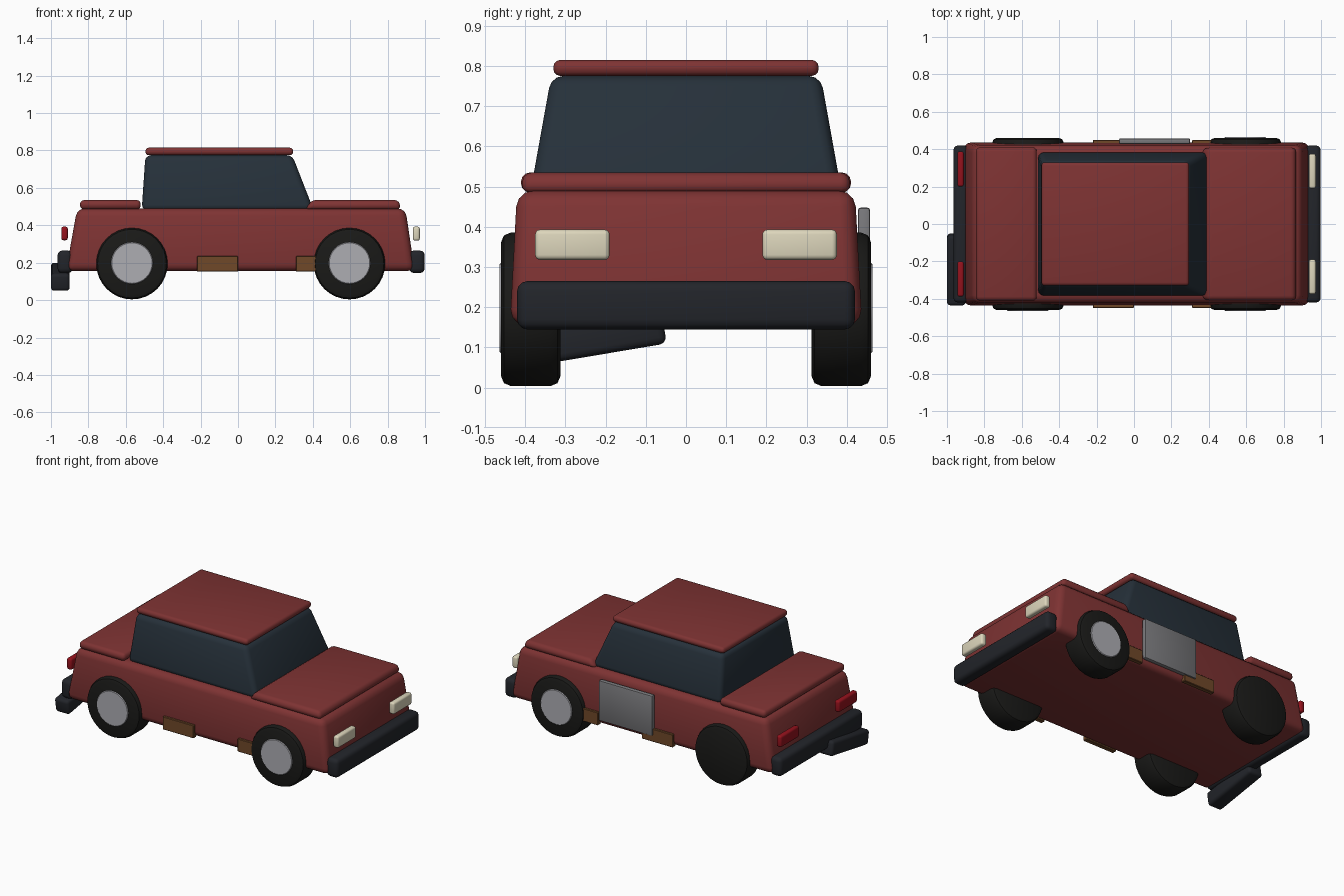
import bpy
from math import radians

if "Cube" in bpy.data.objects:
    bpy.data.objects.remove(bpy.data.objects["Cube"])

COLOURS = {
    "paint": (0.21, 0.033, 0.033), "glass": (0.019, 0.030, 0.042),
    "trim": (0.016, 0.018, 0.023), "rubber": (0.010, 0.010, 0.009),
    "hub": (0.42, 0.42, 0.45), "lamp": (0.72, 0.67, 0.50),
    "red_lamp": (0.30, 0.006, 0.012), "rust": (0.16, 0.065, 0.022),
    "primer": (0.19, 0.19, 0.20),
}
MATS = {}
for key, rgb in COLOURS.items():
    MATS[key] = bpy.data.materials.new(key)
    MATS[key].diffuse_color = (*rgb, 1)


def finish(ob, mat, bevel, segments):
    ob.data.materials.append(MATS[mat])
    if bevel:
        mod = ob.modifiers.new("Bevel", "BEVEL")
        mod.width, mod.segments = bevel, segments
        mod.limit_method, mod.angle_limit = "ANGLE", radians(30)
        bpy.ops.object.select_all(action="DESELECT")
        ob.select_set(True)
        bpy.context.view_layer.objects.active = ob
        bpy.ops.object.modifier_apply(modifier=mod.name)
    bpy.ops.object.shade_smooth_by_angle(angle=radians(35))
    return ob


def block(name, low, high, mat, bevel=0.0, segments=3):
    """Tapered block: low and high are rectangles (x0, x1, y0, y1, z)."""
    verts = []
    for x0, x1, y0, y1, z in (low, high):
        verts += [(x0, y0, z), (x1, y0, z), (x1, y1, z), (x0, y1, z)]
    faces = [(3, 2, 1, 0), (4, 5, 6, 7)]
    faces += [(i, (i + 1) % 4, (i + 1) % 4 + 4, i + 4) for i in range(4)]
    me = bpy.data.meshes.new(name)
    me.from_pydata(verts, [], faces)
    ob = bpy.data.objects.new(name, me)
    bpy.context.collection.objects.link(ob)
    bpy.ops.object.select_all(action="DESELECT")
    ob.select_set(True)
    bpy.context.view_layer.objects.active = ob
    return finish(ob, mat, bevel, segments)


def box(name, x0, x1, y0, y1, z0, z1, mat, bevel=0.0, segments=3):
    return block(name, (x0, x1, y0, y1, z0), (x0, x1, y0, y1, z1), mat, bevel, segments)


def disc(name, x, y, z, radius, width, mat, bevel, segments):
    bpy.ops.mesh.primitive_cylinder_add(vertices=32, radius=radius, depth=width,
                                        location=(x, y, z), rotation=(radians(90), 0, 0))
    ob = bpy.context.object
    ob.name = name
    return finish(ob, mat, bevel, segments)


# Body shell, cabin and lids
block("body", (-0.92, 0.945, -0.438, 0.438, 0.155), (-0.86, 0.895, -0.42, 0.42, 0.49), "paint", 0.04)
block("cabin_glass", (-0.515, 0.405, -0.388, 0.388, 0.48), (-0.495, 0.29, -0.335, 0.335, 0.775), "glass", 0.03)
box("roof", -0.495, 0.295, -0.33, 0.33, 0.775, 0.815, "paint", 0.018)
block("hood", (0.36, 0.87, -0.41, 0.41, 0.485), (0.395, 0.86, -0.405, 0.405, 0.535), "paint", 0.022)
box("boot_lid", -0.845, -0.52, -0.41, 0.41, 0.485, 0.535, "paint", 0.022)

# Bumpers, with a broken piece hanging at the back
box("front_bumper", 0.915, 0.998, -0.42, 0.42, 0.145, 0.265, "trim", 0.025)
box("rear_bumper", -0.965, -0.885, -0.42, 0.42, 0.145, 0.265, "trim", 0.025)
hanging = box("hanging_bumper_piece", -0.05, 0.05, -0.19, 0.19, -0.047, 0.047, "trim", 0.018)
hanging.location = (-0.95, -0.243, 0.125)
hanging.rotation_euler = (radians(9.5), 0, 0)

# Mirrored lamps and rust patches
for side, s in (("right", -1), ("left", 1)):
    def span(a, b):
        return sorted((s * a, s * b))
    box(f"headlight_{side}", 0.935, 0.972, *span(0.19, 0.375), 0.318, 0.393, "lamp", 0.012)
    box(f"tail_light_{side}", -0.945, -0.91, *span(0.20, 0.388), 0.32, 0.393, "red_lamp", 0.012)
    box(f"rust_patch_middle_{side}", -0.22, 0.0, *span(0.42, 0.449), 0.152, 0.235, "rust", 0.003, 1)
    box(f"rust_patch_front_{side}", 0.31, 0.50, *span(0.42, 0.449), 0.152, 0.235, "rust", 0.003, 1)

    # Wheels; the rear left one has lost its hubcap
    for end, x in (("rear", -0.567), ("front", 0.596)):
        disc(f"tyre_{end}_{side}", x, s * 0.386, 0.195, 0.191, 0.148, "rubber", 0.025, 2)
        if (end, side) != ("rear", "left"):
            disc(f"hubcap_{end}_{side}", x, s * 0.45, 0.198, 0.112, 0.028, "hub", 0.004, 1)

# Unpainted replacement door panel on the left side
box("door_panel", -0.08, 0.30, 0.427, 0.458, 0.19, 0.448, "primer", 0.008, 2)

for m in bpy.data.materials:
    if m.users and not m.is_grease_pencil:
        m.use_nodes = True
        m.node_tree.nodes["Principled BSDF"].inputs["Base Color"].default_value = m.diffuse_color
